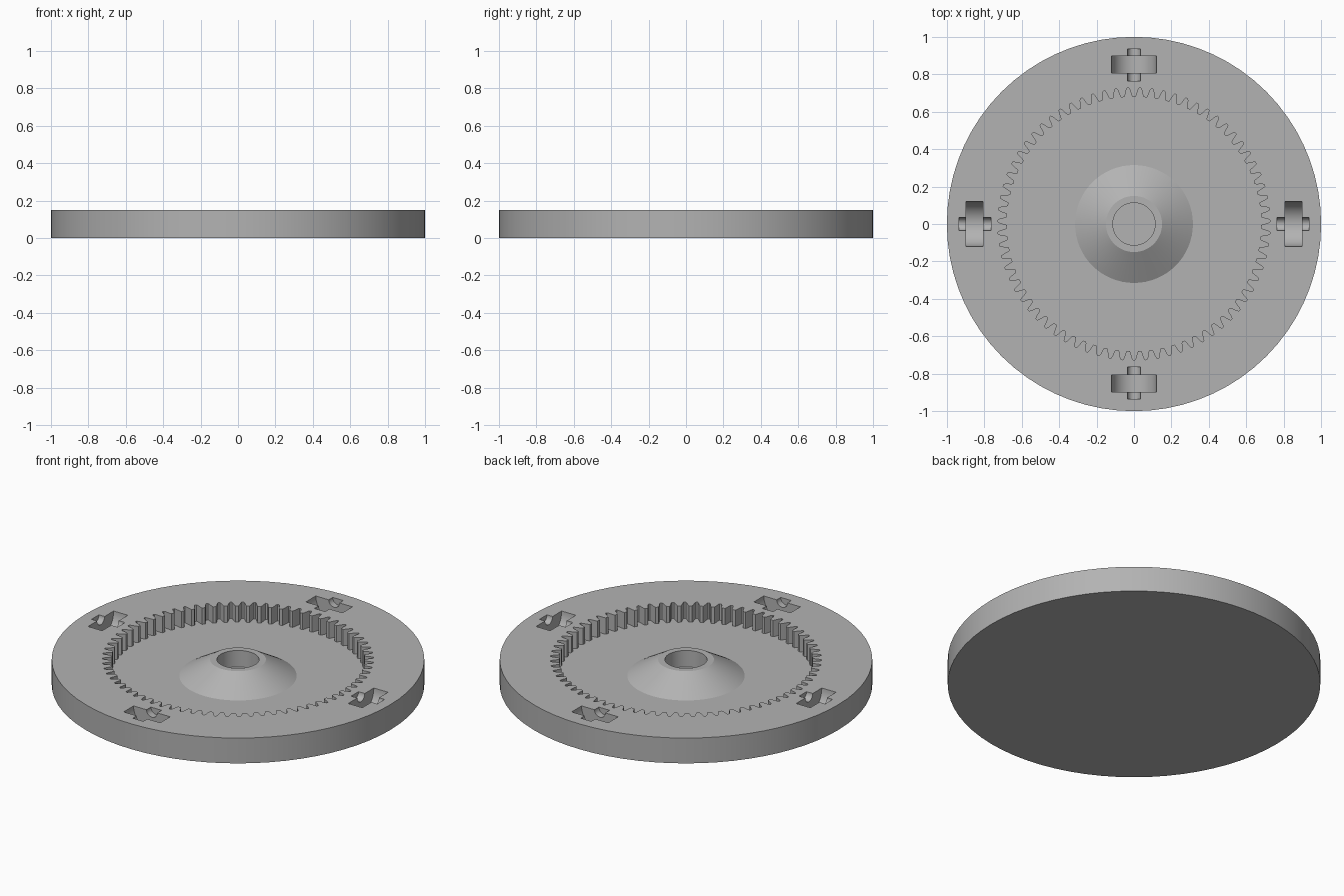
import bpy
import bmesh
from math import sin, cos, pi, radians
from mathutils import Matrix

if "Cube" in bpy.data.objects:
    bpy.data.objects.remove(bpy.data.objects["Cube"])

HEIGHT, FLOOR = 0.15, 0.053
TEETH = 71

grey = bpy.data.materials.new("plain grey")
grey.use_nodes = True
grey.diffuse_color = (0.45, 0.45, 0.45, 1)
grey.node_tree.nodes["Principled BSDF"].inputs["Base Color"].default_value = grey.diffuse_color


def make(name, bm):
    bmesh.ops.recalc_face_normals(bm, faces=bm.faces)
    mesh = bpy.data.meshes.new(name)
    bm.to_mesh(mesh)
    bm.free()
    mesh.materials.append(grey)
    obj = bpy.data.objects.new(name, mesh)
    bpy.context.collection.objects.link(obj)
    return obj


def prism(name, outline, bottom, top):
    bm = bmesh.new()
    face = bm.faces.new([bm.verts.new((x, y, bottom)) for x, y in outline])
    up = bmesh.ops.extrude_face_region(bm, geom=[face])["geom"]
    verts = [v for v in up if isinstance(v, bmesh.types.BMVert)]
    bmesh.ops.translate(bm, vec=(0, 0, top - bottom), verts=verts)
    return make(name, bm)


def polar(r, a):
    return r * cos(a), r * sin(a)


def carve(target, cutter):
    cutter.hide_render = True
    mod = target.modifiers.new("carve", "BOOLEAN")
    mod.operation, mod.solver, mod.object = "DIFFERENCE", "EXACT", cutter
    bpy.context.view_layer.objects.active = target
    bpy.ops.object.modifier_apply(modifier=mod.name)
    bpy.data.objects.remove(cutter)


def shade(obj, angle):
    bpy.ops.object.select_all(action="DESELECT")
    obj.select_set(True)
    bpy.context.view_layer.objects.active = obj
    bpy.ops.object.shade_smooth_by_angle(angle=radians(angle))


# Solid round plate
plate = prism("ring_gear_plate", [polar(1, 2 * pi * i / 72) for i in range(72)], 0, HEIGHT)

# Toothed recess: one tooth gap as (share of pitch, radius), repeated around
gap = [(-0.36, 0.68), (-0.29, 0.688), (-0.16, 0.717), (-0.08, 0.728),
       (0.08, 0.728), (0.16, 0.717), (0.29, 0.688), (0.36, 0.68)]
pitch = 2 * pi / TEETH
recess = [polar(r, -pi / 2 + (i + s) * pitch) for i in range(TEETH) for s, r in gap]
carve(plate, prism("recess_cutter", recess, FLOOR, HEIGHT + 0.1))


# Half-round roller and axle pockets, lying along the radius
def round_cutter(radius, inner, outer, angle):
    bm = bmesh.new()
    place = (Matrix.Rotation(angle, 4, "Z")
             @ Matrix.Translation(((inner + outer) / 2, 0, HEIGHT))
             @ Matrix.Rotation(pi / 2, 4, "Y"))
    bmesh.ops.create_cone(bm, cap_ends=True, segments=48, radius1=radius,
                          radius2=radius, depth=outer - inner, matrix=place)
    return make("pocket_cutter", bm)


for quarter in range(4):
    carve(plate, round_cutter(0.12, 0.806, 0.899, quarter * pi / 2))
    carve(plate, round_cutter(0.035, 0.765, 0.936, quarter * pi / 2))
shade(plate, 25)

# Conical hub with a centre bore
bm = bmesh.new()
profile = [(0.113, FLOOR - 0.01), (0.315, FLOOR - 0.01), (0.315, FLOOR),
           (0.15, HEIGHT), (0.113, HEIGHT)]
verts = [bm.verts.new((x, 0, z)) for x, z in profile]
edges = [bm.edges.new((verts[i], verts[i - 1])) for i in range(len(verts))]
bmesh.ops.spin(bm, geom=verts + edges, cent=(0, 0, 0), axis=(0, 0, 1),
               angle=2 * pi, steps=64, use_merge=True)
bmesh.ops.remove_doubles(bm, verts=bm.verts, dist=0.0001)
shade(make("conical_hub", bm), 25)
